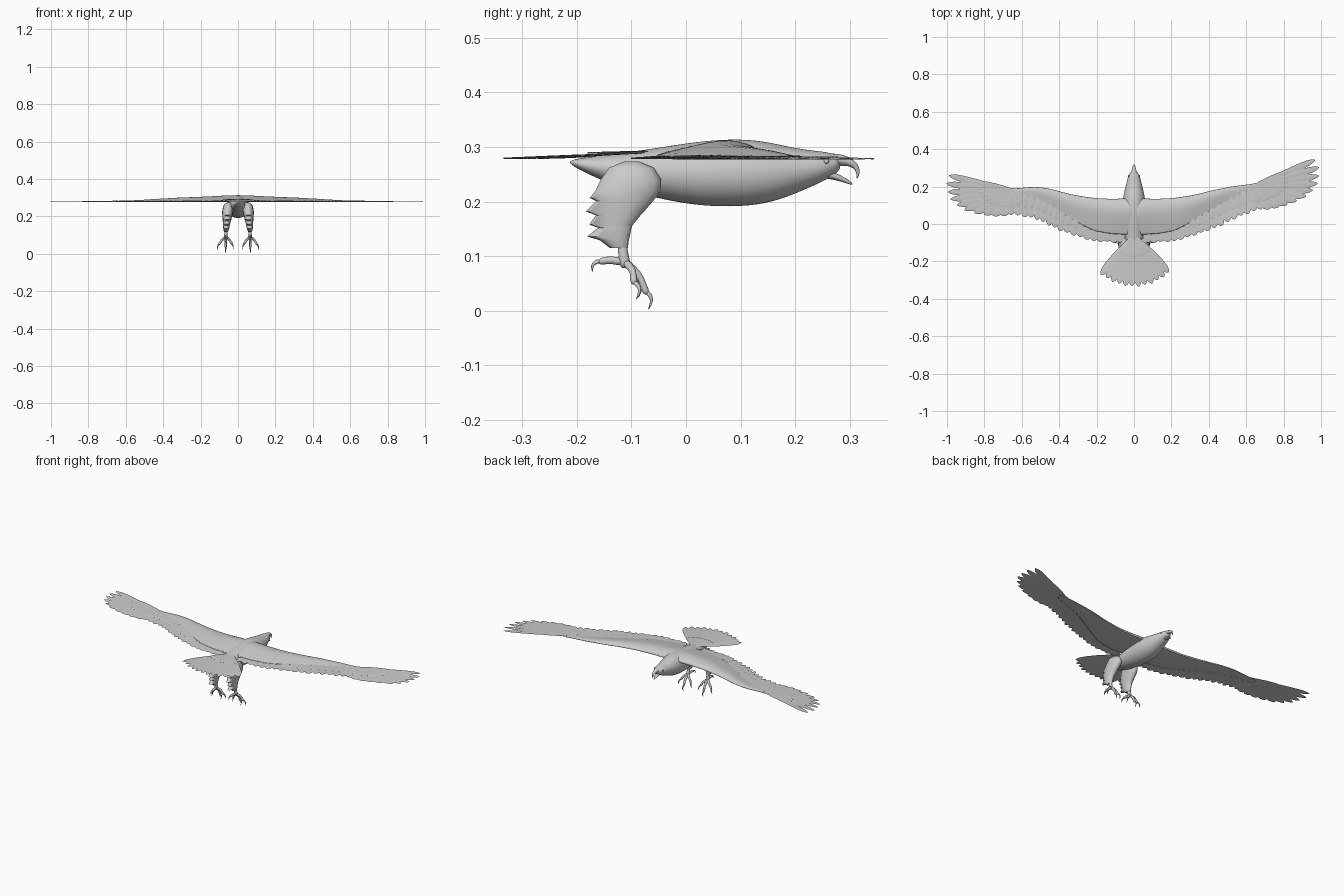
import bpy, bmesh
from math import sin, cos, pi, radians
from mathutils import Vector, Matrix

if "Cube" in bpy.data.objects:
    bpy.data.objects.remove(bpy.data.objects["Cube"])

X = Vector((1, 0, 0))


def lerp(table, x):
    """Piecewise-linear lookup in a short table of (x, value...) rows."""
    for a, b in zip(table, table[1:]):
        if x <= b[0]:
            t = max(0, (x - a[0]) / (b[0] - a[0]))
            return [p + (q - p) * t for p, q in zip(a[1:], b[1:])]
    return list(table[-1][1:])


def loft(bm, rings):
    """Skin closed rings of points and cap both ends."""
    vs = [[bm.verts.new(p) for p in r] for r in rings]
    n = len(vs[0])
    for a, b in zip(vs, vs[1:]):
        for i in range(n):
            j = (i + 1) % n
            bm.faces.new((a[i], a[j], b[j], b[i]))
    bm.faces.new(vs[0])
    bm.faces.new(vs[-1][::-1])


def tube(bm, pts, seg=10, side=1):
    """Sweep ellipses along a path; each point is (x, y, z, rx, rz)."""
    c = [Vector((p[0] * side, p[1], p[2])) for p in pts]
    rings = []
    for i, p in enumerate(pts):
        t = (c[min(i + 1, len(c) - 1)] - c[max(i - 1, 0)]).normalized()
        u = (X - t * t.x).normalized()
        v = t.cross(u)
        rings.append([c[i] + u * cos(2 * pi * k / seg) * p[3] + v * sin(2 * pi * k / seg) * p[4]
                      for k in range(seg)])
    loft(bm, rings)


def feather(bm, base, tip, width, tilt=5, place=lambda p: p):
    """Thin blade with a raised midrib and rounded tip."""
    base, tip = Vector(base), Vector(tip)
    d = tip - base
    side = d.cross(Vector((0, 0, 1))).normalized()
    side = Matrix.Rotation(radians(tilt), 3, d.normalized()) @ side
    up = Vector((0, 0, 0.0016))
    rings = []
    for t, w in ((0, .4), (.2, .75), (.5, 1), (.75, 1), (.88, .85), (.96, .5), (1, .1)):
        c, s = base + d * t, side * (w * width / 2)
        rings.append([place(p) for p in (c - s, c + up, c + s, c - up * .6)])
    loft(bm, rings)


def finish(name, bm, angle=40, subsurf=0):
    bmesh.ops.recalc_face_normals(bm, faces=bm.faces)
    me = bpy.data.meshes.new(name)
    bm.to_mesh(me)
    bm.free()
    ob = bpy.data.objects.new(name, me)
    bpy.context.collection.objects.link(ob)
    bpy.ops.object.select_all(action='DESELECT')
    ob.select_set(True)
    bpy.context.view_layer.objects.active = ob
    bpy.ops.object.shade_smooth_by_angle(angle=radians(angle))
    if subsurf:
        m = ob.modifiers.new("smooth", 'SUBSURF')
        m.levels = m.render_levels = subsurf
    return ob


# Body, neck and head
bm = bmesh.new()
tube(bm, [(0, -.215, .273, .012, .004), (0, -.16, .263, .032, .022), (0, -.08, .253, .052, .042),
          (0, .02, .251, .062, .061), (0, .1, .253, .064, .064), (0, .155, .2535, .058, .057),
          (0, .21, .2585, .043, .039), (0, .25, .2655, .034, .028), (0, .275, .271, .022, .018),
          (0, .282, .272, .012, .01)], seg=16)
finish("body", bm, 80, 2)

# Hooked upper beak and open lower beak
bm = bmesh.new()
tube(bm, [(0, .255, .275, .022, .015), (0, .278, .277, .016, .012), (0, .297, .274, .011, .009),
          (0, .311, .266, .007, .006), (0, .316, .254, .004, .004), (0, .313, .241, .001, .001)])
finish("upper_beak", bm, 80, 1)
bm = bmesh.new()
tube(bm, [(0, .245, .254, .02, .011), (0, .27, .247, .013, .007), (0, .29, .24, .008, .005),
          (0, .306, .231, .002, .002)])
finish("lower_beak", bm, 80, 1)

# Eyes
bm = bmesh.new()
for s in (1, -1):
    bmesh.ops.create_uvsphere(bm, u_segments=10, v_segments=8, radius=.005,
                              matrix=Matrix.Translation((s * .028, .257, .274)))
finish("eyes", bm, 80)

# Wing tables: (x, leading y, trailing y, hump height) and (x, secondary tip y)
ARM = [(0, .14, -.06, .036), (.06, .14, -.06, .035), (.12, .138, -.058, .031), (.22, .143, -.04, .026),
       (.32, .158, .015, .022), (.42, .182, .075, .016), (.52, .202, .125, .009),
       (.62, .214, .16, .004), (.69, .22, .185, .002)]
TRAIL = [(.06, -.10), (.22, -.09), (.35, -.05), (.46, -.01), (.56, .04), (.68, .082)]
TIPS = [(.968, .343), (.99, .303), (.99, .258), (.982, .217), (.955, .18), (.92, .148),
        (.87, .123), (.82, .105), (.775, .092), (.73, .085)]
PROFILE = [(0, 0), (.03, .4), (.12, .75), (.3, 1), (.5, .85), (.75, .5), (1, .2),
           (1, -.0), (.6, -.02), (.2, -.02)]


def placer(s):
    """Mirror to the left side, where the hand sweeps about 10 degrees further back."""
    def place(p):
        p = Vector(p)
        if s < 0:
            a = -radians(10) * min(1, max(0, (p.x - .4) / .2))
            o = Vector((.5, .185, 0))
            p = o + Matrix.Rotation(a, 3, 'Z') @ (p - o)
            p.x = -p.x
        return p
    return place


for s, label in ((1, "right"), (-1, "left")):
    place = placer(s)
    # Covered arm of the wing
    bm = bmesh.new()
    rings = []
    for i in range(24):
        x = .69 * i / 23
        lead, trail, h = lerp(ARM, x)
        rings.append([place((x, lead + (trail - lead) * f, .278 + h * g + (.0012 if g > 0 else -.0006)))
                      for f, g in PROFILE])
    loft(bm, rings)
    finish(label + "_wing_arm", bm, 60, 1)

    # Secondary flight feathers and a shorter covert row
    bm = bmesh.new()
    for i in range(18):
        x = .065 + .034 * i
        trail = lerp(ARM, x)[1]
        z = .2795 + .007 * max(0, 1 - x / .5)
        xt = x + .01 + .0016 * i
        tip = lerp(TRAIL, xt)[0] - .004 * (i % 2)
        feather(bm, (x, trail + .05, z), (xt, tip, .279), .046, 4, place)
        if x > .3:
            feather(bm, (x, trail + .04, z + .003), (xt - .01, trail * .55 + tip * .45, .2815),
                    .04, 4, place)
    finish(label + "_secondary_feathers", bm)

    # Fingered primary feathers with coverts above
    bm = bmesh.new()
    for i, (tx, ty) in enumerate(TIPS):
        k = i / 9
        b = Vector((.67 - .05 * k, .208 - .055 * k, .2795))
        t = Vector((tx, ty, .2785))
        feather(bm, b, t, .036 + .008 * k, 4, place)
        feather(bm, b - Vector((.02, 0, -.002)), b.lerp(t, .5) + Vector((0, 0, .002)), .034, 4, place)
    finish(label + "_primary_feathers", bm)

# Fanned tail with coverts at its root
bm = bmesh.new()
for i in range(12):
    a = radians(-40 + 83 * i / 11)
    d = Vector((sin(a), -cos(a), 0))
    o = Vector((0, -.06, .289))
    r = .275 - .004 * (i % 2)
    feather(bm, o + d * .03, o + d * r + Vector((0, 0, -.01)), .046, 4)
    feather(bm, o + d * .01 + Vector((0, 0, .003)), o + d * .12, .03, 4)
finish("tail_feathers", bm)

# Feathered thighs with ragged back edge: (z, front y, back y, half width, x)
THIGH = [(.273, -.085, -.115, .012, .05), (.262, -.058, -.142, .024, .052), (.24, -.044, -.158, .029, .054),
         (.22, -.045, -.167, .029, .056), (.207, -.054, -.178, .027, .057), (.201, -.059, -.166, .026, .058),
         (.182, -.075, -.185, .023, .059), (.175, -.082, -.166, .022, .06), (.158, -.096, -.178, .019, .061),
         (.152, -.099, -.162, .018, .062), (.136, -.102, -.182, .016, .063), (.129, -.104, -.158, .014, .064),
         (.115, -.106, -.140, .010, .064)]
bm = bmesh.new()
for s in (1, -1):
    loft(bm, [[(s * (x + w * cos(2 * pi * k / 14)), (f + b) / 2 + (f - b) / 2 * sin(2 * pi * k / 14), z)
               for k in range(14)] for z, f, b, w, x in THIGH])
finish("thighs", bm, 50)

# Shanks, toes and curved claws
bm = bmesh.new()
claws = bmesh.new()
for s in (1, -1):
    tube(bm, [(.064, -.118, .13, .009, .010), (.064, -.115, .105, .009, .009),
              (.065, -.112, .085, .012, .012), (.065, -.11, .078, .006, .006)], side=s)
    # end joint of each toe: inner, middle, outer
    for x, y, z in ((.034, -.094, .056), (.066, -.074, .036), (.1, -.096, .054)):
        m = Vector((.065, -.112, .088)).lerp(Vector((x, y, z)), .55)
        tube(bm, [(.065, -.113, .09, .009, .009), (m.x, m.y + .006, m.z + .007, .007, .007),
                  ((m.x + x) / 2, (m.y + y) / 2 + .003, (m.z + z) / 2 + .003, .006, .006),
                  (x, y, z, .0075, .0075), (x, y + .003, z - .006, .004, .004)], side=s)
        dx = (x - .065) * .3
        tube(claws, [(x, y, z, .005, .005), (x + dx * .6, y + .01, z - .008, .0045, .0045),
                     (x + dx, y + .012, z - .02, .003, .003),
                     (x + dx, y + .004, z - .035, .0006, .0006)], seg=8, side=s)
    # back toe
    tube(bm, [(.065, -.113, .088, .009, .009), (.062, -.135, .094, .007, .007),
              (.06, -.155, .091, .0075, .0075), (.06, -.16, .089, .004, .004)], side=s)
    tube(claws, [(.06, -.155, .091, .005, .005), (.06, -.166, .09, .0045, .0045),
                 (.059, -.173, .082, .003, .003), (.059, -.171, .07, .0006, .0006)], seg=8, side=s)
finish("feet", bm, 60, 1)
finish("claws", claws, 60, 1)
